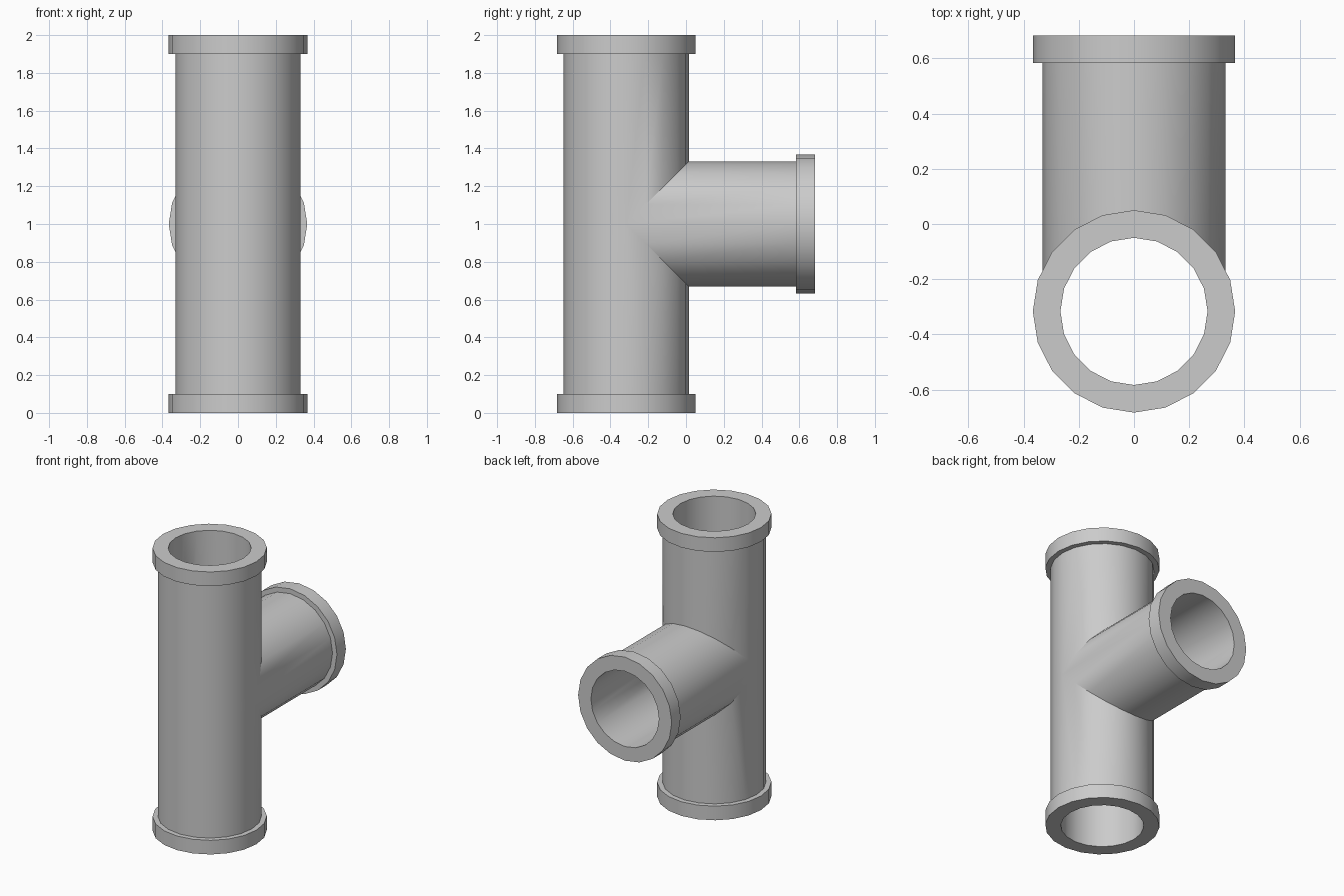
import bpy, bmesh, math

if "Cube" in bpy.data.objects:
    bpy.data.objects.remove(bpy.data.objects["Cube"])

SIDES = 20
R_PIPE, R_BORE, R_FLANGE = 0.332, 0.2667, 0.3667
LENGTH, FLANGE = 1.0, 0.1          # arm length from the junction, flange thickness
AXIS_Y, AXIS_Z = -0.3167, 1.0      # junction centre

bm = bmesh.new()


def arm(place, mitre):
    """Loft one hollow flanged arm from its mitred junction and back along the bore."""
    profile = [(R_PIPE, None), (R_PIPE, LENGTH - FLANGE), (R_FLANGE, LENGTH - FLANGE),
               (R_FLANGE, LENGTH), (R_BORE, LENGTH), (R_BORE, None)]
    rings = []
    for r, t in profile:
        ring = []
        for i in range(SIDES):
            a = 2 * math.pi * i / SIDES
            u, v = r * math.cos(a), r * math.sin(a)
            x, y, z = place(u, v, mitre(v) if t is None else t)
            ring.append(bm.verts.new((x, y + AXIS_Y, z + AXIS_Z)))
        rings.append(ring)
    for a, b in zip(rings, rings[1:]):
        for i in range(SIDES):
            j = (i + 1) % SIDES
            bm.faces.new((a[i], a[j], b[j], b[i]))


# upper, lower and side arms meet along 45 degree mitres
arm(lambda u, v, t: (u, v, t), lambda v: max(v, 0))
arm(lambda u, v, t: (u, v, -t), lambda v: max(v, 0))
arm(lambda u, v, t: (u, t, v), abs)

bmesh.ops.remove_doubles(bm, verts=bm.verts, dist=1e-4)
bmesh.ops.recalc_face_normals(bm, faces=bm.faces)
mesh = bpy.data.meshes.new("pipe_tee")
bm.to_mesh(mesh)
bm.free()

tee = bpy.data.objects.new("pipe_tee", mesh)
bpy.context.collection.objects.link(tee)
bpy.context.view_layer.objects.active = tee
tee.select_set(True)
bpy.ops.object.shade_smooth_by_angle(angle=math.radians(30))
